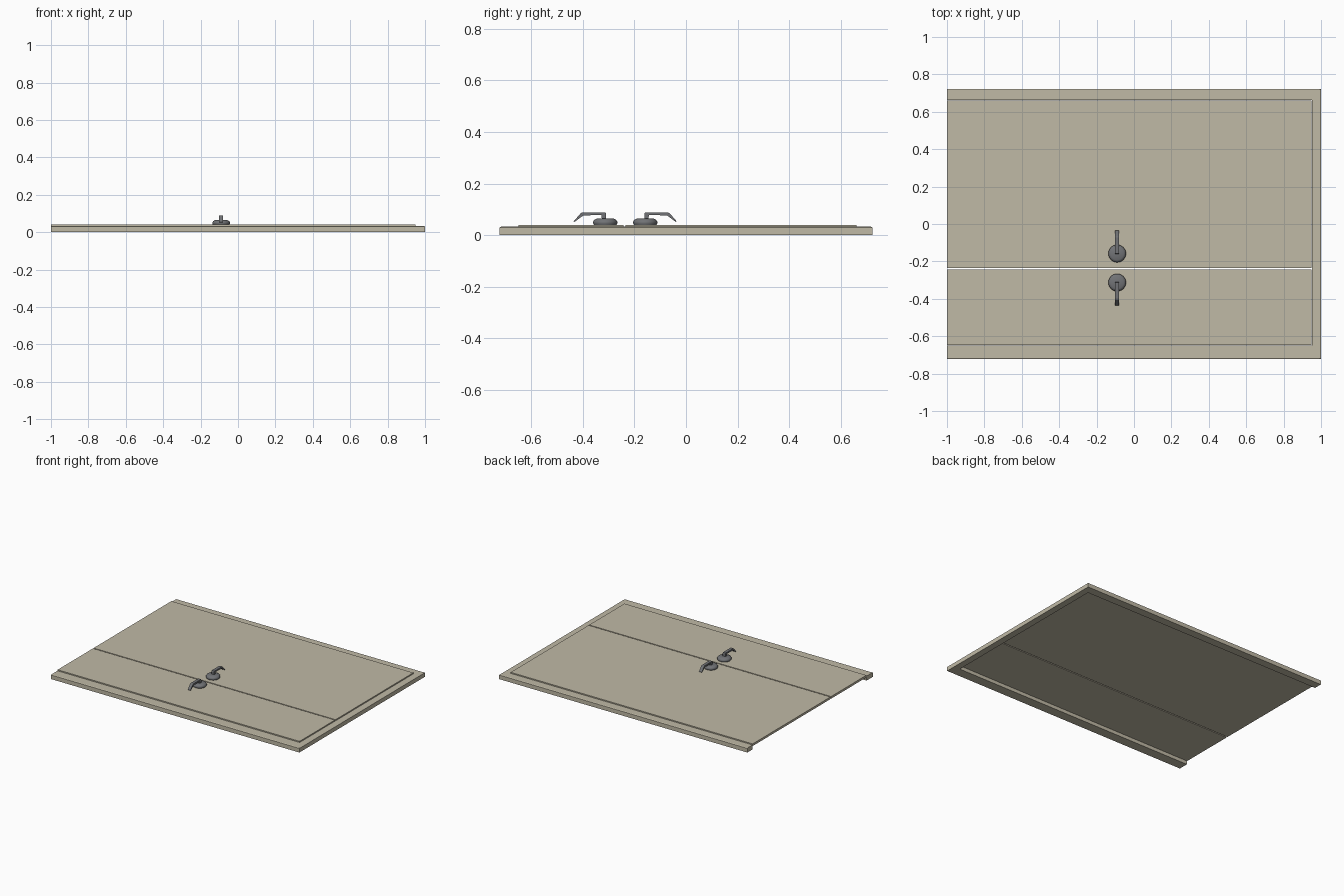
import bpy, bmesh, math
from mathutils import Vector

if "Cube" in bpy.data.objects:
    bpy.data.objects.remove(bpy.data.objects["Cube"])


def material(name, rgb):
    m = bpy.data.materials.new(name)
    m.diffuse_color = (*rgb, 1)
    m.use_nodes = True
    m.node_tree.nodes["Principled BSDF"].inputs["Base Color"].default_value = m.diffuse_color
    return m


BEIGE = material("beige paint", (0.53, 0.49, 0.38))
GREY = material("grey metal", (0.165, 0.17, 0.18))


def finish(bm, name, mat, smooth=False):
    bmesh.ops.recalc_face_normals(bm, faces=bm.faces)
    me = bpy.data.meshes.new(name)
    bm.to_mesh(me)
    bm.free()
    ob = bpy.data.objects.new(name, me)
    bpy.context.collection.objects.link(ob)
    me.materials.append(mat)
    if smooth:
        bpy.ops.object.select_all(action='DESELECT')
        ob.select_set(True)
        bpy.context.view_layer.objects.active = ob
        bpy.ops.object.shade_smooth_by_angle(angle=math.radians(40))
    return ob


def prism(bm, points, offset):
    """Extrude a closed outline by an offset vector."""
    f = bm.faces.new([bm.verts.new(p) for p in points])
    r = bmesh.ops.extrude_face_region(bm, geom=[f])
    bmesh.ops.translate(bm, vec=Vector(offset),
                        verts=[v for v in r["geom"] if isinstance(v, bmesh.types.BMVert)])


def box(name, x0, x1, y0, y1, z0, z1, mat):
    bm = bmesh.new()
    prism(bm, [(x0, y0, z0), (x1, y0, z0), (x1, y1, z0), (x0, y1, z0)], (0, 0, z1 - z0))
    return finish(bm, name, mat)


# Frame: a profile swept around three sides, open at the threshold (-x)
TOP, C = 0.033, 0.006
OUT_Y, IN_LO, IN_HI = 0.722, -0.65, 0.663
bm = bmesh.new()
sections = []
for cx, sx, sy, iy in ((-1, 0, -1, IN_LO), (1, 1, -1, IN_LO), (1, 1, 1, IN_HI), (-1, 0, 1, IN_HI)):
    ix = 0.952 if sx else -1
    oy = sy * OUT_Y
    sections.append([bm.verts.new(p) for p in (
        (cx, oy, 0), (cx, oy, TOP - 0.003), (cx - sx * C, oy - sy * C, TOP),
        (ix, iy, TOP), (ix, iy, 0))])
for a, b in zip(sections, sections[1:]):
    for i in range(5):
        j = (i + 1) % 5
        bm.faces.new((a[i], a[j], b[j], b[i]))
bm.faces.new(sections[0])
bm.faces.new(sections[-1])
finish(bm, "door_frame", BEIGE)

# Two unequal door leaves, raised slightly above the frame
SEAM = -0.238
box("narrow_leaf", -1, 0.95, IN_LO + 0.002, SEAM - 0.004, 0.024, 0.04, BEIGE)
box("wide_leaf", -1, 0.95, SEAM + 0.004, IN_HI - 0.002, 0.024, 0.04, BEIGE)

# Lever handles, mirrored across the seam
HX = -0.09


def handle(side, y, d):
    # Rounded rosette turned from a profile
    bm = bmesh.new()
    rings = []
    n = 32
    for r, z in ((0.043, 0.038), (0.047, 0.046), (0.047, 0.052), (0.043, 0.059), (0.034, 0.064)):
        rings.append([bm.verts.new((HX + r * math.cos(2 * math.pi * k / n),
                                    y + r * math.sin(2 * math.pi * k / n), z)) for k in range(n)])
    for a, b in zip(rings, rings[1:]):
        for k in range(n):
            bm.faces.new((a[k], a[(k + 1) % n], b[(k + 1) % n], b[k]))
    bm.faces.new(rings[0])
    bm.faces.new(rings[-1])
    finish(bm, side + "_rosette", GREY, True)

    # Bent lever: neck, flat grip and drooping tip
    outline = [(-0.003, 0.06), (-0.003, 0.084), (0.0, 0.089), (0.086, 0.089), (0.094, 0.086),
               (0.122, 0.054), (0.118, 0.052), (0.084, 0.077), (0.014, 0.078), (0.013, 0.06)]
    bm = bmesh.new()
    prism(bm, [(HX - 0.011, y + d * u, z) for u, z in outline], (0.022, 0, 0))
    finish(bm, side + "_lever", GREY)


handle("narrow_leaf", -0.313, -1)
handle("wide_leaf", -0.158, 1)
